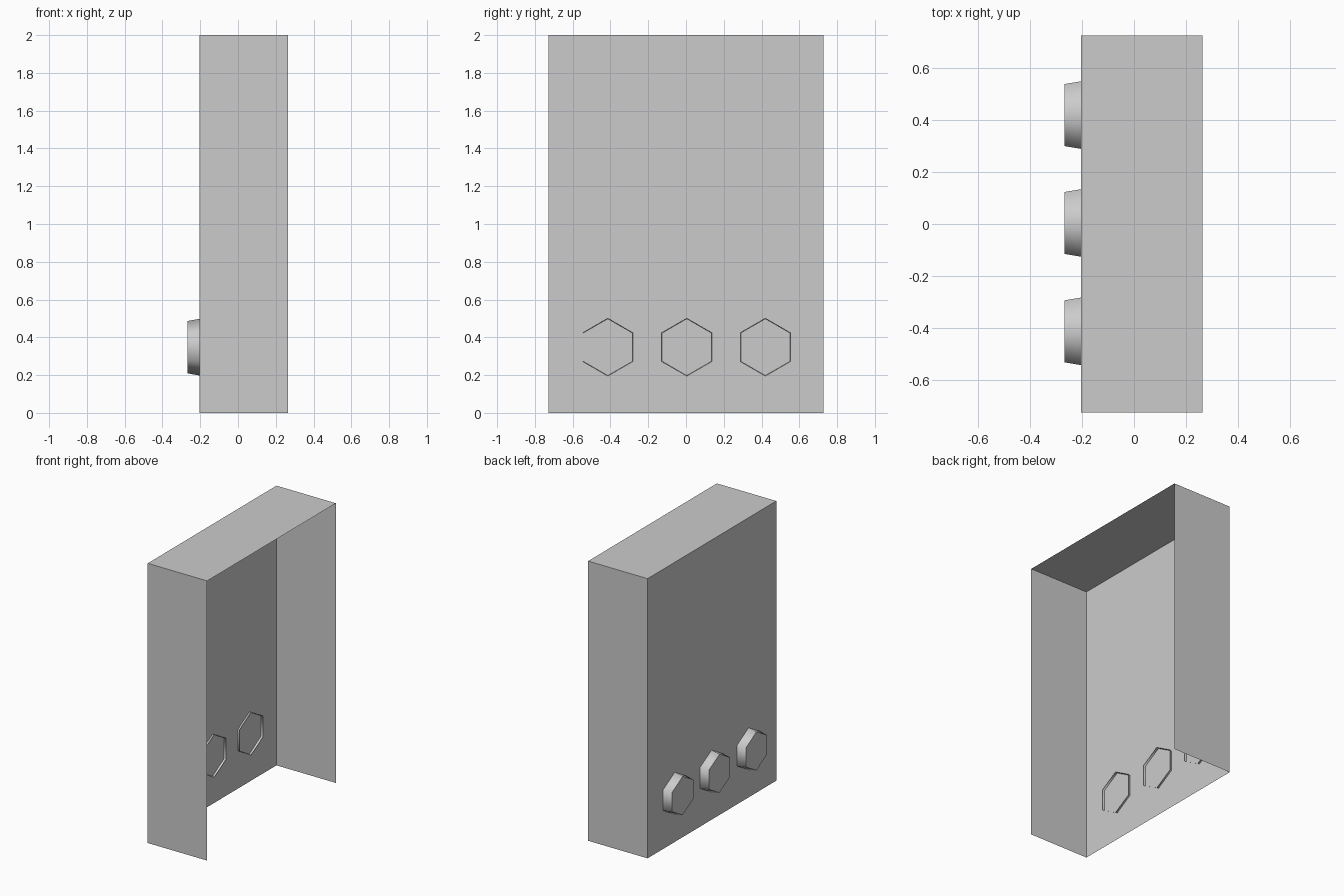
import bpy, bmesh
from math import cos, sin, pi

cube = bpy.data.objects.get("Cube")
if cube:
    bpy.data.objects.remove(cube, do_unlink=True)

grey = bpy.data.materials.new("plain grey")
grey.use_nodes = True
colour = (0.6, 0.6, 0.6, 1)
grey.diffuse_color = colour
grey.node_tree.nodes["Principled BSDF"].inputs["Base Color"].default_value = colour


def finish(bm, name):
    mesh = bpy.data.meshes.new(name)
    bm.to_mesh(mesh)
    bm.free()
    mesh.materials.append(grey)
    obj = bpy.data.objects.new(name, mesh)
    bpy.context.collection.objects.link(obj)
    return obj


# Thin-sheet housing, open at the bottom and on the +x side
X0, X1, HALF_Y, HEIGHT = -0.205, 0.265, 0.727, 2.0
bm = bmesh.new()
bmesh.ops.create_cube(bm, size=1)
for v in bm.verts:
    v.co.x = X1 if v.co.x > 0 else X0
    v.co.y *= 2 * HALF_Y
    v.co.z = HEIGHT if v.co.z > 0 else 0
bm.normal_update()
open_sides = [f for f in bm.faces if f.normal.x > 0.5 or f.normal.z < -0.5]
bmesh.ops.delete(bm, geom=open_sides, context='FACES')
finish(bm, "housing")


# Tapered hexagonal knob: smooth sides, flat cap, open rim just inside the panel
def knob(name, y, z=0.348):
    bm = bmesh.new()
    rings = []
    for x, r in ((-0.19, 0.153), (-0.268, 0.138)):
        rings.append([bm.verts.new((x, y + r * sin(i * pi / 3), z + r * cos(i * pi / 3)))
                      for i in range(6)])
    rim, cap = rings
    for i in range(6):
        j = (i + 1) % 6
        bm.faces.new((rim[i], rim[j], cap[j], cap[i])).smooth = True
    bm.faces.new(cap)
    bmesh.ops.recalc_face_normals(bm, faces=bm.faces)
    bm.normal_update()
    for f in bm.faces:
        if len(f.verts) == 6 and f.normal.x > 0:
            bmesh.ops.reverse_faces(bm, faces=bm.faces)
            break
    finish(bm, name)


for name, y in (("front_knob", -0.414), ("middle_knob", 0.004), ("back_knob", 0.42)):
    knob(name, y)
